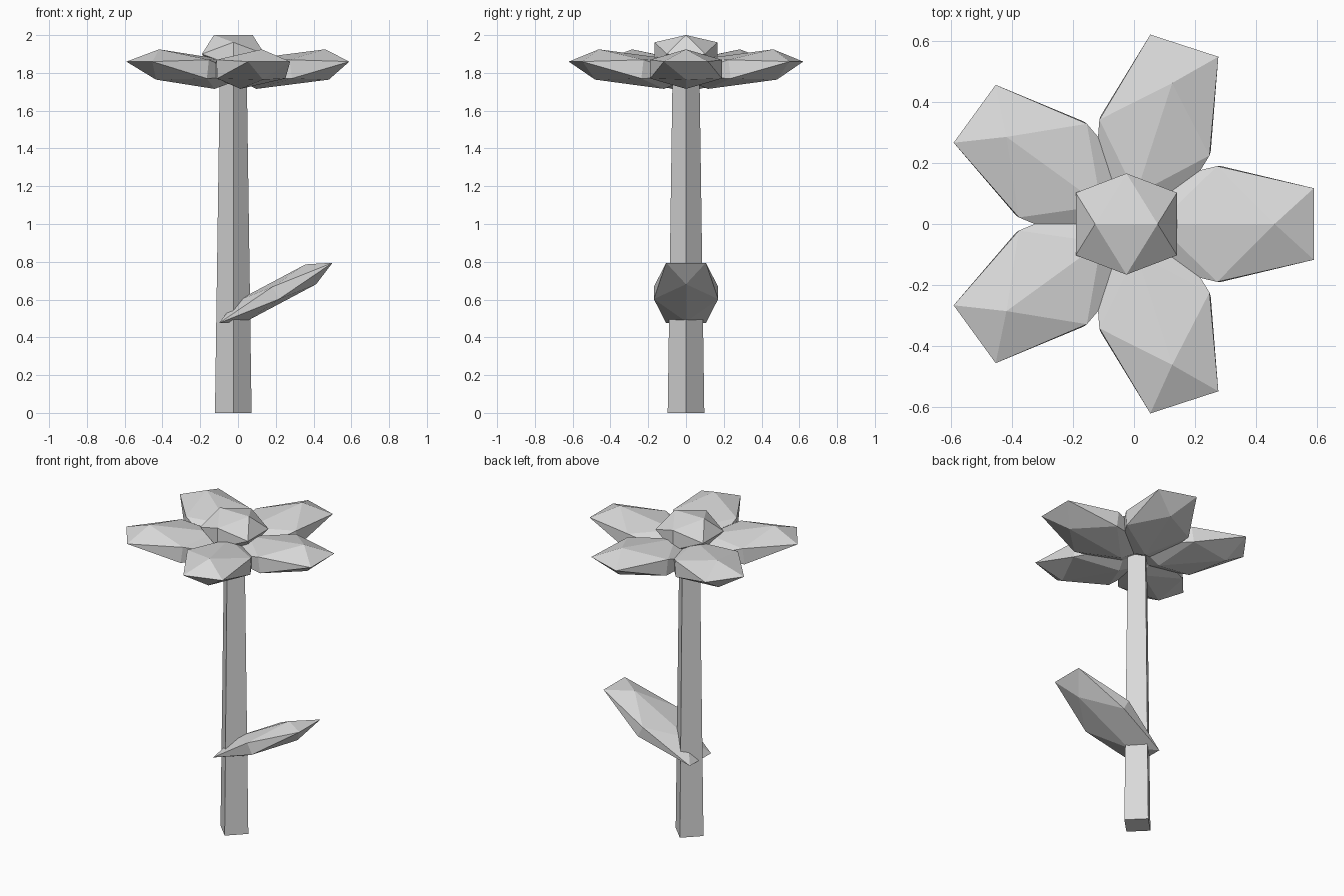
import bpy, bmesh, math
from mathutils import Matrix, Vector

if "Cube" in bpy.data.objects:
    bpy.data.objects.remove(bpy.data.objects["Cube"])

CX = -0.025  # flower axis sits slightly left of the origin

grey = bpy.data.materials.new("light_grey")
grey.diffuse_color = (0.7, 0.7, 0.7, 1)
grey.use_nodes = True
grey.node_tree.nodes["Principled BSDF"].inputs["Base Color"].default_value = grey.diffuse_color


def finish(bm, name):
    bmesh.ops.recalc_face_normals(bm, faces=bm.faces)
    me = bpy.data.meshes.new(name)
    bm.to_mesh(me)
    bm.free()
    me.materials.append(grey)
    ob = bpy.data.objects.new(name, me)
    bpy.context.collection.objects.link(ob)
    return ob


def gem(name, centre, size, tilt=0, spin=0):
    """Stretched icosahedron, tilted up about y, then spun round the flower axis."""
    bm = bmesh.new()
    a, b = 0.5257, 0.8507
    m = (Matrix.Translation((CX, 0, 0)) @ Matrix.Rotation(spin, 4, 'Z')
         @ Matrix.Translation(centre) @ Matrix.Rotation(-math.radians(tilt), 4, 'Y')
         @ Matrix.Diagonal((*size, 1)))
    for s in (-1, 1):
        for t in (-1, 1):
            for p in ((s * a, 0, t * b), (s * b, t * a, 0), (0, s * b, t * a)):
                bm.verts.new(m @ Vector(p))
    bmesh.ops.convex_hull(bm, input=bm.verts)
    return finish(bm, name)


# Five petals
for i in range(5):
    gem(f"petal_{i + 1}", (0.304, 0, 1.82), (0.368, 0.223, 0.095), 7.3, i * math.tau / 5)

# Flower centre
gem("flower_centre", (0, 0, 1.9), (0.195, 0.195, 0.118))

# Leaf
gem("leaf", (0.225, 0, 0.635), (0.4, 0.2, 0.07), 28)

# Four-sided tapering stem
bm = bmesh.new()
bmesh.ops.create_cone(bm, cap_ends=True, segments=4, radius1=0.097, radius2=0.071,
                      depth=1.82, matrix=Matrix.Translation((CX, 0, 0.91)))
finish(bm, "stem")
